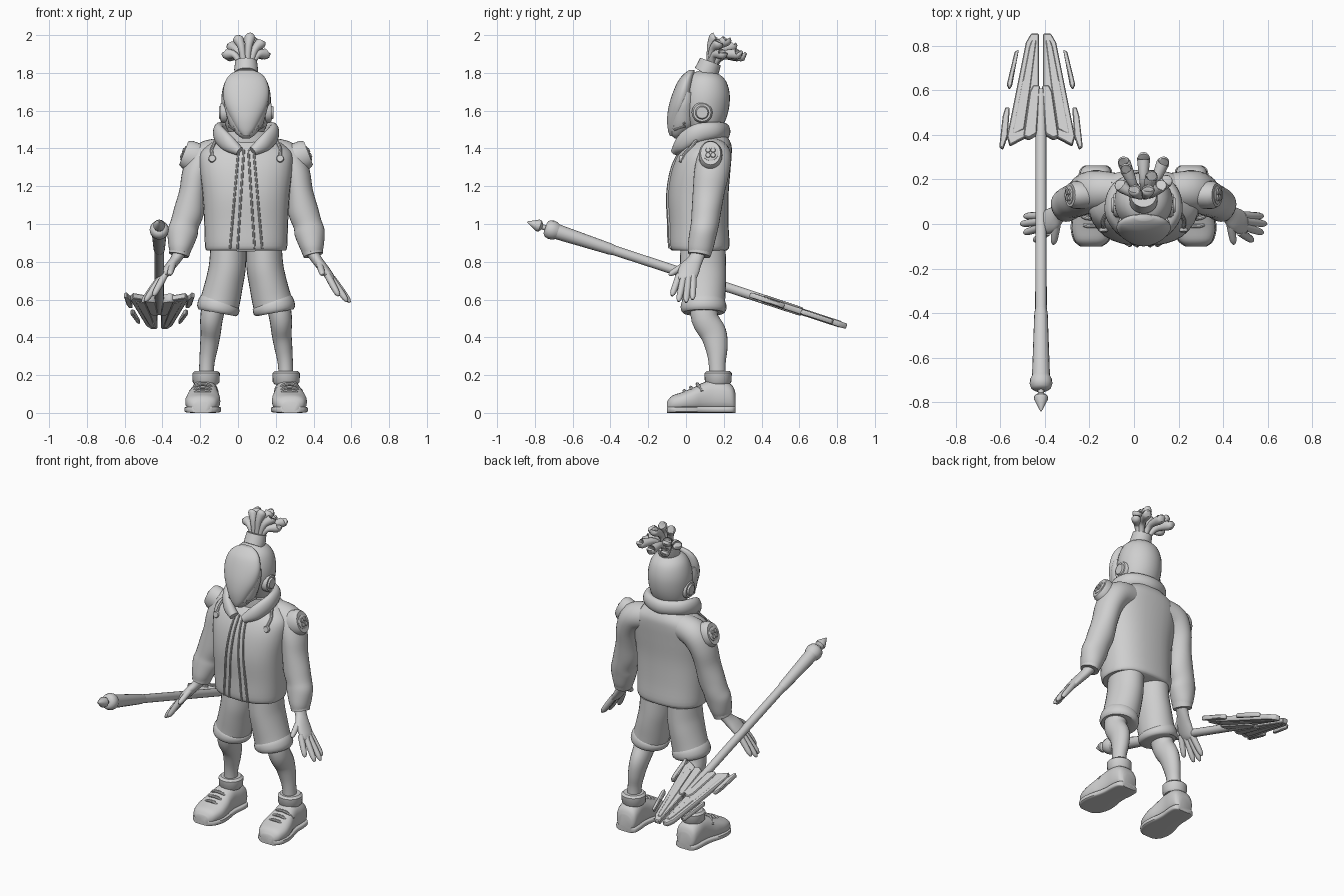
import bpy, bmesh, math
from mathutils import Vector
from mathutils.bvhtree import BVHTree

cube = bpy.data.objects.get("Cube")
if cube:
    bpy.data.objects.remove(cube, do_unlink=True)

X, Y, Z = Vector((1, 0, 0)), Vector((0, 1, 0)), Vector((0, 0, 1))
BODY_X = 0.043
SIDES = (("left", 1), ("right", -1))
parts = []

clay = bpy.data.materials.new("clay_grey")
clay.use_nodes = True
clay.diffuse_color = (0.62, 0.62, 0.62, 1)
clay.node_tree.nodes["Principled BSDF"].inputs["Base Color"].default_value = (0.62, 0.62, 0.62, 1)


def finish(name, bm):
    bmesh.ops.recalc_face_normals(bm, faces=bm.faces)
    bmesh.ops.translate(bm, verts=bm.verts, vec=X * BODY_X)
    mesh = bpy.data.meshes.new(name)
    bm.to_mesh(mesh)
    bm.free()
    mesh.materials.append(clay)
    obj = bpy.data.objects.new(name, mesh)
    bpy.context.collection.objects.link(obj)
    parts.append(obj)
    return obj


def spline(rows, steps):
    """Catmull-Rom through rows of numbers."""
    rows = [Vector(r) for r in rows]
    out = []
    for i in range(len(rows) - 1):
        a, b, c, d = rows[max(i - 1, 0)], rows[i], rows[i + 1], rows[min(i + 2, len(rows) - 1)]
        for k in range(steps):
            t = k / steps
            out.append(b + (c - a) * (t / 2) + (a * 2 - b * 5 + c * 4 - d) * (t * t / 2)
                       + (b * 3 - a - c * 3 + d) * (t ** 3 / 2))
    return out + [rows[-1]]


def tube(name, rows, side=1, ref=Y, flat=None, power=2, steps=4, seg=20):
    """Loft rings given as (x, y, z, radius u, radius v); side mirrors x."""
    rows = [(r[0] * side, *r[1:], *([r[3]] if len(r) == 4 else [])) for r in rows]
    rows = spline(rows, steps) if steps > 1 else [Vector(r) for r in rows]
    centres = [Vector(r[:3]) for r in rows]
    bm = bmesh.new()
    rings = []
    for i, (r, c) in enumerate(zip(rows, centres)):
        t = flat or (centres[min(i + 1, len(rows) - 1)] - centres[max(i - 1, 0)]).normalized()
        u = ref.cross(t).normalized()
        v = t.cross(u)
        ring = []
        for k in range(seg):
            a = math.tau * k / seg
            cu, sv = math.cos(a), math.sin(a)
            cu = math.copysign(abs(cu) ** (2 / power), cu)
            sv = math.copysign(abs(sv) ** (2 / power), sv)
            ring.append(bm.verts.new(c + u * cu * max(r[3], 0.002) + v * sv * max(r[4], 0.002)))
        rings.append(ring)
    for a, b in zip(rings, rings[1:]):
        for k in range(seg):
            n = (k + 1) % seg
            bm.faces.new((a[k], a[n], b[n], b[k]))
    bm.faces.new(rings[0])
    bm.faces.new(rings[-1])
    return finish(name, bm)


def stack(name, rows, power=2, seg=32):
    """Level rings given as (z, front y, back y, half width)."""
    return tube(name, [(0, (f + b) / 2, z, w, (b - f) / 2) for z, f, b, w in rows],
                flat=Z, power=power, seg=seg)


def disc(name, at, normal, ru, rv, depth, side=1):
    p, n = Vector(at), Vector(normal).normalized() * depth
    q = p + n
    return tube(name, [(*p, ru, rv), (*(p + n * 0.7), ru, rv), (*q, ru * 0.85, rv * 0.85)],
                side, steps=1, seg=24)


# Jacket body and neck
jacket = stack("jacket", [(.86, -.075, .215, .21), (.885, -.09, .23, .218), (1.0, -.092, .225, .222),
                          (1.15, -.097, .225, .23), (1.28, -.077, .235, .245), (1.37, -.04, .242, .245),
                          (1.42, 0, .24, .2), (1.46, .04, .22, .13), (1.48, .05, .2, .1)], power=2.4)
tube("neck", [(0, .1, 1.4, .07), (0, .08, 1.55, .07)], steps=1)
tree = BVHTree.FromPolygons([v.co for v in jacket.data.vertices],
                            [p.vertices for p in jacket.data.polygons])


def on_front(x, z):
    hit = tree.ray_cast(Vector((x + BODY_X, -1, z)), Y)[0]
    return (x, (hit.y if hit else 0) - .002, z)


# Jacket details: open placket edges, hem band and shoulder straps
for word, s in SIDES:
    for edge, top, low in (("outer", .04, .085), ("inner", .012, .045)):
        zs = [.87 + k * .065 for k in range(9)]
        rows = [(*on_front(low + (top - low) * (z - .87) / .52, z), .006, .008) for z in zs]
        tube(f"{word}_{edge}_placket", rows, s, ref=Y, steps=2, seg=8)
    strap = [(*on_front(.18, z), .009) for z in (1.34, 1.37, 1.4)]
    tube(f"{word}_strap", strap + [(.15, .08, 1.465, .009), (.13, .17, 1.475, .009)], s, ref=X, seg=8)
    disc(f"{word}_strap_ring", on_front(.18, 1.345), (0, -1, .2), .02, .02, .015, s)
tube("collar", [(x, y, z, .03, h) for x, y, z, h in (
    (-.035, -.05, 1.385, .025), (-.1, -.02, 1.43, .045), (-.145, .06, 1.48, .05), (-.115, .16, 1.495, .045),
    (0, .205, 1.49, .045), (.115, .16, 1.495, .045), (.145, .06, 1.48, .05), (.1, -.02, 1.43, .045),
    (.035, -.05, 1.385, .025))], ref=Z, steps=6)
tube("collar_base", [(0, .12, 1.42, .15, .11), (0, .11, 1.49, .13, .1)], flat=Z, steps=1, seg=32)

# Helmet: skull, face mask, domed visor
stack("helmet", [(1.48, .03, .16, .09), (1.53, 0, .2, .112), (1.6, -.03, .225, .128), (1.68, -.03, .232, .13),
                 (1.75, -.01, .215, .113), (1.79, .02, .18, .082), (1.812, .07, .13, .035)])
stack("face_mask", [(1.453, -.06, -.03, .02), (1.475, -.08, .0, .05), (1.52, -.088, .05, .085),
                    (1.58, -.085, .06, .105), (1.64, -.07, .06, .118), (1.7, -.055, .06, .115)])
stack("visor", [(1.465, -.085, -.06, .015), (1.5, -.096, -.04, .045), (1.56, -.1, 0, .08),
                (1.63, -.09, .03, .112), (1.7, -.068, .04, .122), (1.76, -.04, .045, .108),
                (1.795, -.01, .045, .08), (1.814, .015, .045, .04)])
for word, s in SIDES:
    disc(f"{word}_ear_rim", (.1, .085, 1.59), (1, 0, 0), .055, .055, .035, s)
    disc(f"{word}_ear_cap", (.12, .085, 1.59), (1, 0, 0), .036, .036, .024, s)
    for k in range(3):
        z = 1.505 + k * .018
        tube(f"{word}_mask_vent_{k + 1}", [(.06, -.062, z - .006, .006), (.092, -.005, z + .012, .006)],
             s, ref=Z, steps=1, seg=8)

# Topknot with a band and flared locks
tube("hair_band", [(0, .10, 1.795, .062), (0, .115, 1.82, .063), (0, .13, 1.86, .058)], steps=1, seg=24)
tips = ((-.1, .17, 1.9), (-.075, .24, 1.94), (-.04, .15, 1.975), (.02, .15, 1.985), (.035, .21, 1.97),
        (.075, .17, 1.955), (.1, .19, 1.9), (0, .29, 1.89), (.085, .27, 1.9), (-.085, .27, 1.89))
for k, (x, y, z) in enumerate(tips):
    tube(f"hair_lock_{k + 1}", [(x * .3, .125 + (y - .15) * .2, 1.845, .016),
                                (x * .6, .13 + (y - .15) * .5, (1.87 + z) / 2 + .01, .019),
                                (x, y, z, .029), (x * 1.05, y + .005, z + .007, .022)], ref=X, seg=12)

for word, s in SIDES:
    # Sleeve, cuff and shoulder patch
    tube(f"{word}_sleeve", [(.13, .15, 1.375, .08, .08), (.215, .15, 1.35, .085, .09), (.262, .135, 1.27, .076, .092),
                            (.282, .12, 1.17, .072, .084), (.302, .108, 1.07, .08, .078), (.325, .1, 1.0, .076, .074),
                            (.337, .09, .95, .08, .072), (.348, .077, .88, .064, .068),
                            (.352, .07, .845, .052, .06)], s, seg=28)
    tube(f"{word}_cuff", [(.346, .078, .88, .06, .066), (.356, .07, .835, .053, .06)], s, steps=1)
    n = (.93, 0, .36)
    disc(f"{word}_shoulder_patch", (.265, .13, 1.35), n, .078, .062, .07, s)
    disc(f"{word}_emblem", (.325, .13, 1.372), n, .042, .042, .012, s)
    for a in (1, 3, 5, 7):
        dy, dz = .019 * math.cos(a * math.pi / 4), .019 * math.sin(a * math.pi / 4)
        disc(f"{word}_emblem_dot_{a}", (.334 - dz * .38, .13 + dy, 1.376 + dz), n, .013, .013, .008, s)

    # Hand
    tube(f"{word}_palm", [(.345, .07, .86, .035, .04), (.375, .05, .81, .028, .04), (.41, .02, .765, .026, .055),
                          (.445, .005, .72, .022, .052), (.46, .0, .7, .014, .045)], s)
    for k, (root, tip) in enumerate((((.43, -.035, .73), (.49, -.075, .62)), ((.45, -.012, .715), (.535, -.04, .59)),
                                     ((.455, .013, .715), (.55, .0, .585)), ((.445, .038, .725), (.535, .035, .6)),
                                     ((.385, .02, .8), (.405, -.09, .73)))):
        a, b = Vector(root), Vector(tip)
        rows = [(*a.lerp(b, f), r) for f, r in ((0, .018), (.45, .018), (.85, .015), (1, .006))]
        tube(f"{word}_thumb" if k == 4 else f"{word}_finger_{k + 1}", rows, s, ref=X, seg=10)

    # Shorts leg with a rolled hem
    tube(f"{word}_shorts_leg", [(.095, .09, .86, .095, .12), (.1, .09, .77, .098, .122), (.115, .092, .69, .1, .12),
                                (.133, .093, .61, .104, .115), (.145, .093, .565, .106, .114)], s, seg=28)
    tube(f"{word}_shorts_hem", [(.138, .093, .59, .104, .113), (.143, .093, .575, .112, .12),
                                (.15, .093, .545, .112, .12), (.153, .093, .53, .1, .108)], s, steps=2, seg=28)
    # Leg, sock and shoe
    tube(f"{word}_leg", [(.165, .095, .6, .065, .075), (.183, .1, .5, .06, .072), (.188, .145, .42, .053, .07),
                         (.198, .162, .34, .047, .058), (.208, .165, .26, .04, .045),
                         (.212, .168, .16, .04, .045)], s)
    tube(f"{word}_sock", [(.212, .17, .15, .06, .06), (.212, .17, .163, .071, .07), (.212, .17, .21, .073, .073),
                          (.212, .17, .222, .06, .06)], s, steps=1, seg=24)
    shoe = ((-.1, .045, .055), (-.075, .075, .085), (-.02, .092, .105), (.04, .088, .13), (.09, .076, .155),
            (.14, .07, .17), (.2, .072, .165), (.245, .066, .14), (.262, .045, .1))
    tube(f"{word}_shoe", [(.235 - (y + .1) * .06, y, h / 2 + .005, w, h / 2) for y, w, h in shoe],
         s, ref=Z, flat=Y, power=2.5, seg=24)
    tube(f"{word}_sole", [(.235 - (y + .1) * .06, y, .0175, w + .005, .0175) for y, w, h in shoe],
         s, ref=Z, flat=Y, power=5, seg=24)
    for k, (y, z) in enumerate(((-.005, .118), (.03, .135), (.065, .153))):
        tube(f"{word}_lace_{k + 1}", [(.165, y + .02, z - .04, .008), (.195, y, z - .008, .009), (.23, y - .005, z, .009),
                                      (.265, y, z - .008, .009), (.295, y + .02, z - .04, .008)], s, ref=Z, seg=8)

# Staff held beside the right hand, sloping down to the back
STAFF_X = -.46


def staff_z(y):
    return .965 - .327 * (y + .7)


def rod(name, profile):
    return tube(name, [(STAFF_X, y, staff_z(y), r) for y, r in profile], ref=X, steps=1, seg=16)


rod("staff_point", [(-.84, .003), (-.785, .032), (-.772, .03), (-.76, .014), (-.72, .014)])
rod("staff_collar", [(-.745, .03), (-.735, .045), (-.715, .051), (-.695, .049), (-.675, .038)])
rod("staff_grip", [(-.7, .041), (-.4, .03), (-.38, .026)])
rod("staff_shaft", [(-.4, .026), (.6, .024)])


def plate(name, outline, thick, side):
    """Extrude an outline lying in the sloping plane of the staff."""
    bm = bmesh.new()
    n = Vector((0, .327, 1)).normalized()
    face = bm.faces.new([bm.verts.new(Vector((STAFF_X + x * side, y, staff_z(y))) - n * thick / 2)
                         for x, y in outline])
    top = bmesh.ops.extrude_face_region(bm, geom=[face])["geom"]
    bmesh.ops.translate(bm, verts=[g for g in top if isinstance(g, bmesh.types.BMVert)], vec=n * thick)
    bmesh.ops.bevel(bm, geom=list(bm.edges), offset=.004, segments=1, affect='EDGES')
    return finish(name, bm)


# Split blade with raised inner guards and floating fins
for word, s in SIDES:
    plate(f"{word}_blade", [(.01, .85), (.045, .85), (.068, .81), (.152, .39), (.14, .35), (.065, .39),
                            (.03, .4), (.01, .6)], .03, s)
    plate(f"{word}_blade_inlay", [(.02, .82), (.042, .82), (.053, .79), (.128, .4), (.075, .42), (.045, .62)], .036, s)
    plate(f"{word}_blade_guard", [(.005, .615), (.035, .615), (.05, .585), (.078, .39), (.055, .38), (.02, .4)], .046, s)
    plate(f"{word}_upper_fin", [(.1, .78), (.118, .77), (.153, .625), (.143, .605), (.13, .62)], .026, s)
    plate(f"{word}_lower_fin", [(.14, .52), (.16, .52), (.172, .48), (.187, .345), (.17, .335), (.15, .39)], .026, s)

bpy.ops.object.select_all(action='DESELECT')
for obj in parts:
    obj.select_set(True)
bpy.context.view_layer.objects.active = parts[0]
bpy.ops.object.shade_smooth_by_angle(angle=math.radians(42))
